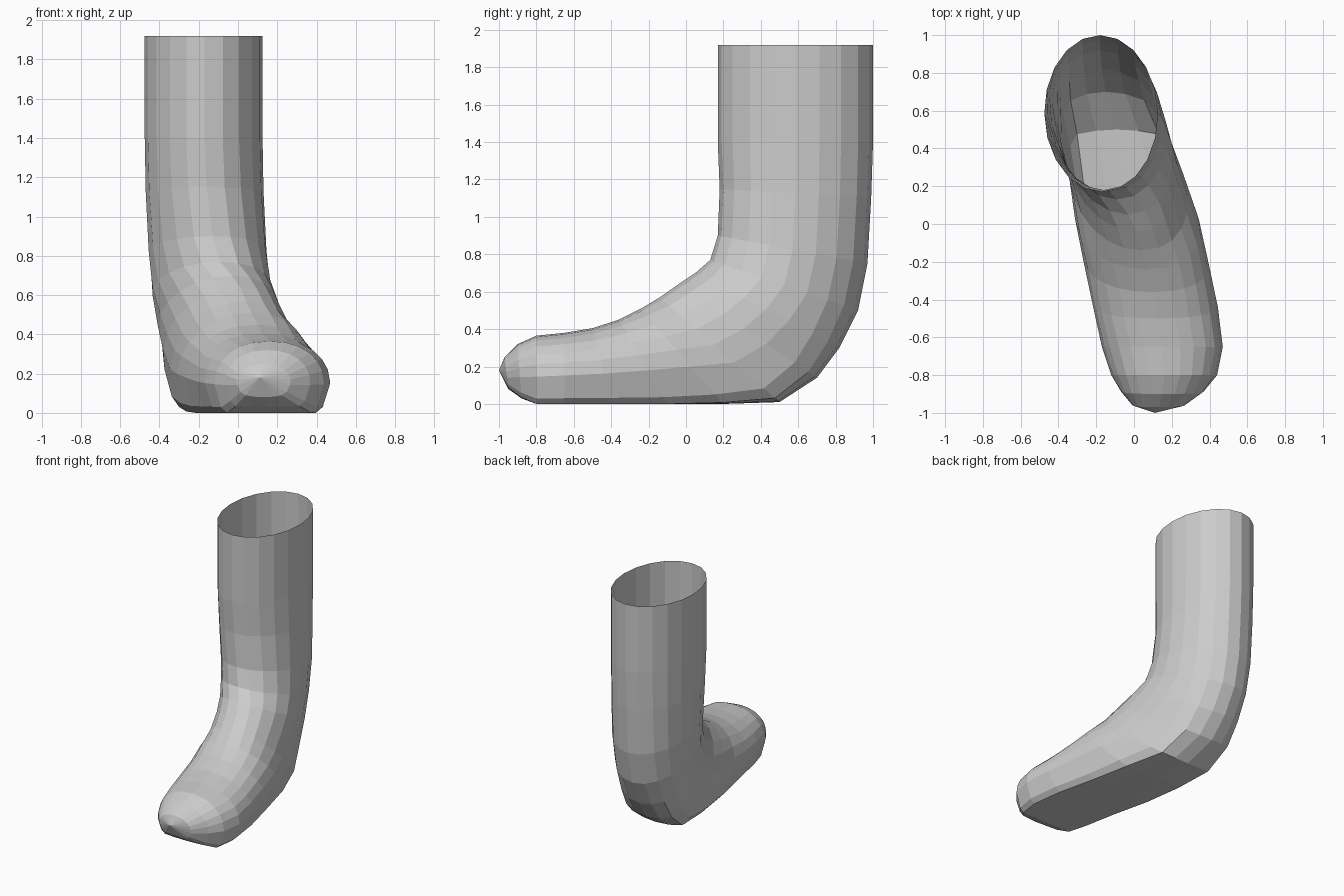
import bpy
import bmesh
import math
from mathutils import Vector

cube = bpy.data.objects.get("Cube")
if cube:
    bpy.data.objects.remove(cube, do_unlink=True)


def make_material(name, colour):
    material = bpy.data.materials.new(name)
    material.use_nodes = True
    material.diffuse_color = colour
    material.node_tree.nodes["Principled BSDF"].inputs["Base Color"].default_value = colour
    return material


# Half outlines as (depth from shin to heel side, sideways reach)
STEPS = 10
leg_outline = [((1 - math.cos(math.pi * i / STEPS)) / 2, math.sin(math.pi * i / STEPS))
               for i in range(STEPS + 1)]
foot_outline = [(0, 0), (.02, .3), (.07, .52), (.16, .72), (.28, .87), (.42, .96),
                (.6, 1), (.92, .88), (1, .77), (1, .4), (1, 0)]

# Sections from cuff to toe:
# shin/instep point, heel/sole point, half width, share of foot outline
sections = [
    ((-.17, .17, 1.92), (-.18, 1, 1.92), .3, 0),
    ((-.17, .17, 1.4), (-.18, 1, 1.4), .3, 0),
    ((-.16, .18, 1.15), (-.18, .99, 1.1), .3, 0),
    ((-.13, .17, .9), (-.18, .97, .75), .3, 0),
    ((-.09, .13, .77), (-.18, .92, .5), .3, 0),
    ((-.03, .05, .7), (-.17, .82, .3), .3, .15),
    ((.01, -.04, .64), (-.15, .7, .14), .3, .35),
    ((.04, -.14, .57), (-.09, .5, .01), .31, .6),
    ((.07, -.24, .51), (-.02, .2, 0), .33, .85),
    ((.1, -.36, .45), (.04, -.1, 0), .33, 1),
    ((.12, -.5, .405), (.11, -.4, 0), .33, 1),
    ((.15, -.65, .38), (.15, -.65, 0), .32, 1),
    ((.16, -.8, .365), (.16, -.8, 0), .28, 1),
    ((.15, -.9, .32), (.15, -.88, .03), .22, .8),
    ((.13, -.97, .25), (.13, -.95, .08), .14, .4),
]


def section_ring(bm, shin, heel, width, foot_share):
    """One closed ring of vertices, mirrored about its own centre line."""
    shin, heel = Vector(shin), Vector(heel)
    half = []
    for (leg_u, leg_v), (foot_u, foot_v) in zip(leg_outline, foot_outline):
        u = leg_u + (foot_u - leg_u) * foot_share
        v = leg_v + (foot_v - leg_v) * foot_share
        half.append((shin.lerp(heel, u), v * width))
    points = [centre + Vector((reach, 0, 0)) for centre, reach in half]
    points += [centre - Vector((reach, 0, 0)) for centre, reach in half[-2:0:-1]]
    return [bm.verts.new(point) for point in points]


# Loft the open tube of leg and foot
bm = bmesh.new()
rings = [section_ring(bm, *section) for section in sections]
for upper, lower in zip(rings, rings[1:]):
    for i in range(len(upper)):
        j = (i + 1) % len(upper)
        bm.faces.new((upper[i], upper[j], lower[j], lower[i]))

# Close the toe with a fan
tip = bm.verts.new((.11, -1, .18))
last = rings[-1]
for i in range(len(last)):
    bm.faces.new((last[i], last[(i + 1) % len(last)], tip))
bmesh.ops.recalc_face_normals(bm, faces=bm.faces)

# Point the shell outward: the toe fan must face forward
bm.normal_update()
if sum(face.normal.y for face in tip.link_faces) > 0:
    bmesh.ops.reverse_faces(bm, faces=bm.faces)

mesh = bpy.data.meshes.new("leg_and_foot")
bm.to_mesh(mesh)
bm.free()
mesh.materials.append(make_material("light grey", (.6, .6, .6, 1)))
bpy.context.collection.objects.link(bpy.data.objects.new("leg_and_foot", mesh))
